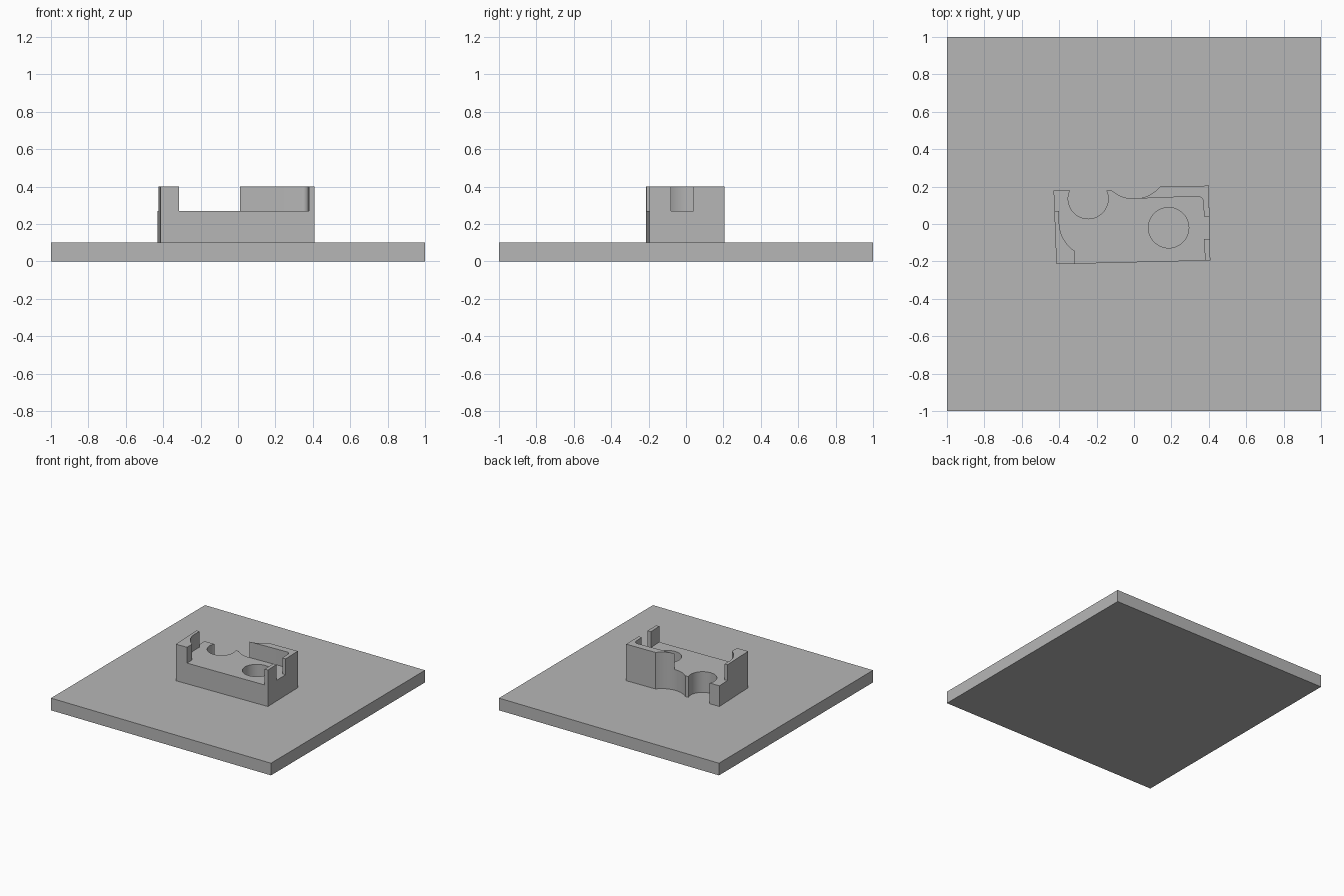
import bpy, bmesh
from math import radians, sin, cos

cube = bpy.data.objects.get("Cube")
if cube:
    bpy.data.objects.remove(cube, do_unlink=True)

grey = bpy.data.materials.new("plain grey")
grey.use_nodes = True
colour = (0.47, 0.47, 0.47, 1)
grey.diffuse_color = colour
grey.node_tree.nodes["Principled BSDF"].inputs["Base Color"].default_value = colour

BASE, FLOOR, TOP = 0.10, 0.27, 0.40


def arc(cx, cy, r, start, end, n=16):
    """Points along an arc, angles in degrees."""
    angles = [radians(start + (end - start) * i / n) for i in range(n + 1)]
    return [(cx + r * cos(a), cy + r * sin(a)) for a in angles]


def prism(name, outline, z0, z1):
    """Extrude a flat outline from z0 up to z1."""
    bm = bmesh.new()
    face = bm.faces.new([bm.verts.new((x, y, z0)) for x, y in outline])
    made = bmesh.ops.extrude_face_region(bm, geom=[face])["geom"]
    up = [g for g in made if isinstance(g, bmesh.types.BMVert)]
    bmesh.ops.translate(bm, verts=up, vec=(0, 0, z1 - z0))
    bmesh.ops.recalc_face_normals(bm, faces=bm.faces[:])
    mesh = bpy.data.meshes.new(name)
    bm.to_mesh(mesh)
    bm.free()
    mesh.materials.append(grey)
    obj = bpy.data.objects.new(name, mesh)
    bpy.context.collection.objects.link(obj)
    return obj


def select_only(obj):
    bpy.ops.object.select_all(action="DESELECT")
    obj.select_set(True)
    bpy.context.view_layer.objects.active = obj


# Square ground plate
prism("base_plate", [(-1, -1), (1, -1), (1, 1), (-1, 1)], 0, BASE)

# Lower body with a round notch and a shallow bay in the back
notch = arc(-0.245, 0.135, 0.107, 155, 385, 32)
bay = arc(0, 0.315, 0.18, 228, 320, 24)
body = prism("lower_body",
             [(-0.415, -0.215), (-0.43, 0.18)] + notch + bay
             + [(0.40, 0.205), (0.408, -0.195)], BASE, FLOOR)

# Round shaft through the body
cutter = prism("shaft_cutter", arc(0.185, -0.02, 0.108, 0, 352.5, 47),
               BASE - 0.02, FLOOR + 0.05)
cutter.hide_render = True
cut = body.modifiers.new("shaft", "BOOLEAN")
cut.operation = "DIFFERENCE"
cut.solver = "EXACT"
cut.object = cutter
select_only(body)
bpy.ops.object.modifier_apply(modifier=cut.name)
bpy.data.objects.remove(cutter, do_unlink=True)

# Upper wall round the front corner, hollowed by a curve
corner = prism("curved_corner_wall",
               [(-0.415, -0.215), (-0.426, 0.07), (-0.40, 0.07)]
               + arc(-0.215, 0.01, 0.185, 180, 237)
               + [(-0.315, -0.2125)], FLOOR, TOP)

# Upper wall along the back, turning the far corner with a rounded inside
back = prism("back_wall",
             arc(0, 0.315, 0.18, 273, 320)
             + [(0.40, 0.205), (0.4032, 0.04), (0.375, 0.04)]
             + arc(0.34, 0.118, 0.03, 0, 90, 8), FLOOR, TOP)

# Small post at the remaining front corner
prism("corner_post",
      [(0.38, -0.1957), (0.408, -0.195), (0.4057, -0.08), (0.375, -0.08)],
      FLOOR, TOP)

for obj in (body, corner, back):
    select_only(obj)
    bpy.ops.object.shade_smooth_by_angle(angle=radians(30))
